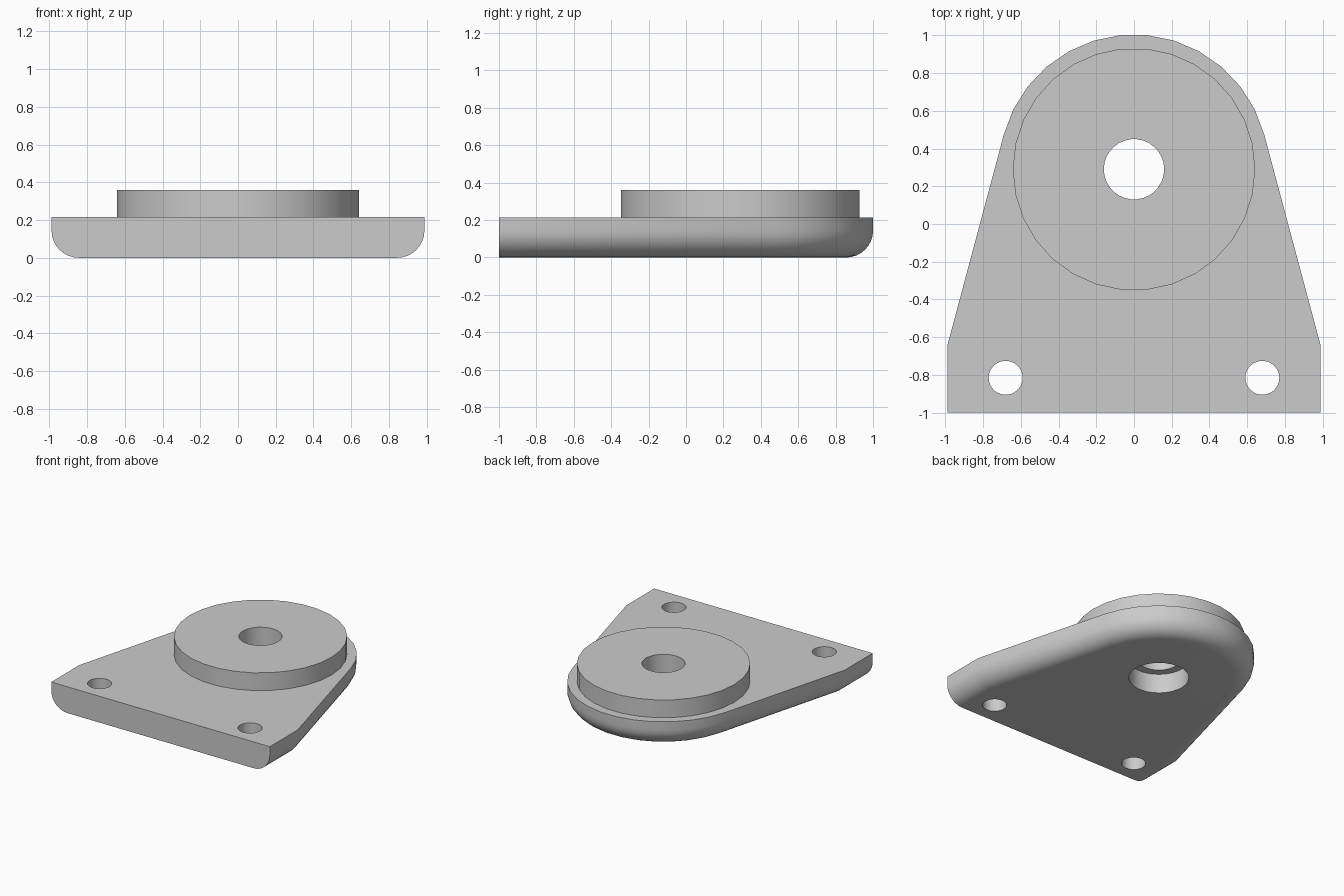
import bpy, bmesh
from math import sin, cos, tan, pi, radians

if "Cube" in bpy.data.objects:
    bpy.data.objects.remove(bpy.data.objects["Cube"])

PLATE_TOP, BOSS_TOP = 0.215, 0.36
HUB_Y, HUB_R = 0.29, 0.714
FILLET, TAPER = 0.145, radians(15)
BORE_R, RECESS_R, RECESS_TOP = 0.16, 0.225, 0.16

grey = bpy.data.materials.new("light grey")
grey.use_nodes = True
colour = (0.6, 0.6, 0.6, 1)
grey.diffuse_color = colour
grey.node_tree.nodes["Principled BSDF"].inputs["Base Color"].default_value = colour


def make_object(name, bm):
    bmesh.ops.recalc_face_normals(bm, faces=bm.faces)
    mesh = bpy.data.meshes.new(name)
    bm.to_mesh(mesh)
    bm.free()
    mesh.materials.append(grey)
    obj = bpy.data.objects.new(name, mesh)
    bpy.context.scene.collection.objects.link(obj)
    return obj


def skin(name, loops, closed=False):
    """Join stacked loops of points; cap the ends unless the stack closes on itself."""
    bm = bmesh.new()
    rings = [[bm.verts.new(p) for p in loop] for loop in loops]
    pairs = list(zip(rings, rings[1:]))
    if closed:
        pairs.append((rings[-1], rings[0]))
    else:
        bm.faces.new(rings[0])
        bm.faces.new(rings[-1])
    for a, b in pairs:
        for i in range(len(a)):
            j = (i + 1) % len(a)
            bm.faces.new((a[i], a[j], b[j], b[i]))
    return make_object(name, bm)


def lathe(name, x, y, profile, sides=30, closed=False):
    angles = [2 * pi * i / sides for i in range(sides)]
    loops = [[(x + r * cos(a), y + r * sin(a), z) for a in angles] for r, z in profile]
    return skin(name, loops, closed)


def outline(inset, z):
    """Tapered outline with a round back, inset everywhere but the front edge."""
    side = 0.988 - inset
    right = [(side, -1), (side, -0.64 - inset * tan(TAPER / 2))]
    r = HUB_R - inset
    for i in range(7):
        a = TAPER + i * (pi - 2 * TAPER) / 13
        right.append((r * cos(a), HUB_Y + r * sin(a)))
    points = right + [(-x, y) for x, y in reversed(right)]
    return [(x, y, z) for x, y in points]


def smooth(obj):
    bpy.ops.object.select_all(action="DESELECT")
    obj.select_set(True)
    bpy.context.view_layer.objects.active = obj
    bpy.ops.object.shade_smooth_by_angle(angle=radians(30))


# Base plate with a rounded lower edge
layers = []
for i in range(9):
    t = i / 8 * pi / 2
    layers.append(outline(FILLET * (1 - sin(t)), FILLET * (1 - cos(t))))
layers.append(outline(0, PLATE_TOP))
plate = skin("base_plate", layers)

# Stepped centre bore and two bolt holes
cutters = [lathe("bore_cutter", 0, HUB_Y,
                 [(RECESS_R, -0.1), (RECESS_R, RECESS_TOP), (BORE_R, RECESS_TOP), (BORE_R, 0.5)])]
for x in (-0.68, 0.68):
    cutters.append(lathe("bolt_hole_cutter", x, -0.815, [(0.09, -0.1), (0.09, 0.5)]))
for cutter in cutters:
    cutter.hide_render = True
    cut = plate.modifiers.new("hole", "BOOLEAN")
    cut.operation = "DIFFERENCE"
    cut.solver = "EXACT"
    cut.object = cutter
bpy.context.view_layer.update()
drilled = bpy.data.meshes.new_from_object(plate.evaluated_get(bpy.context.evaluated_depsgraph_get()))
plate.modifiers.clear()
plate.data = drilled
for cutter in cutters:
    bpy.data.objects.remove(cutter)
smooth(plate)

# Raised round boss around the bore
boss = lathe("round_boss", 0, HUB_Y,
             [(0.642, PLATE_TOP), (0.642, BOSS_TOP), (BORE_R, BOSS_TOP), (BORE_R, PLATE_TOP)],
             closed=True)
smooth(boss)
